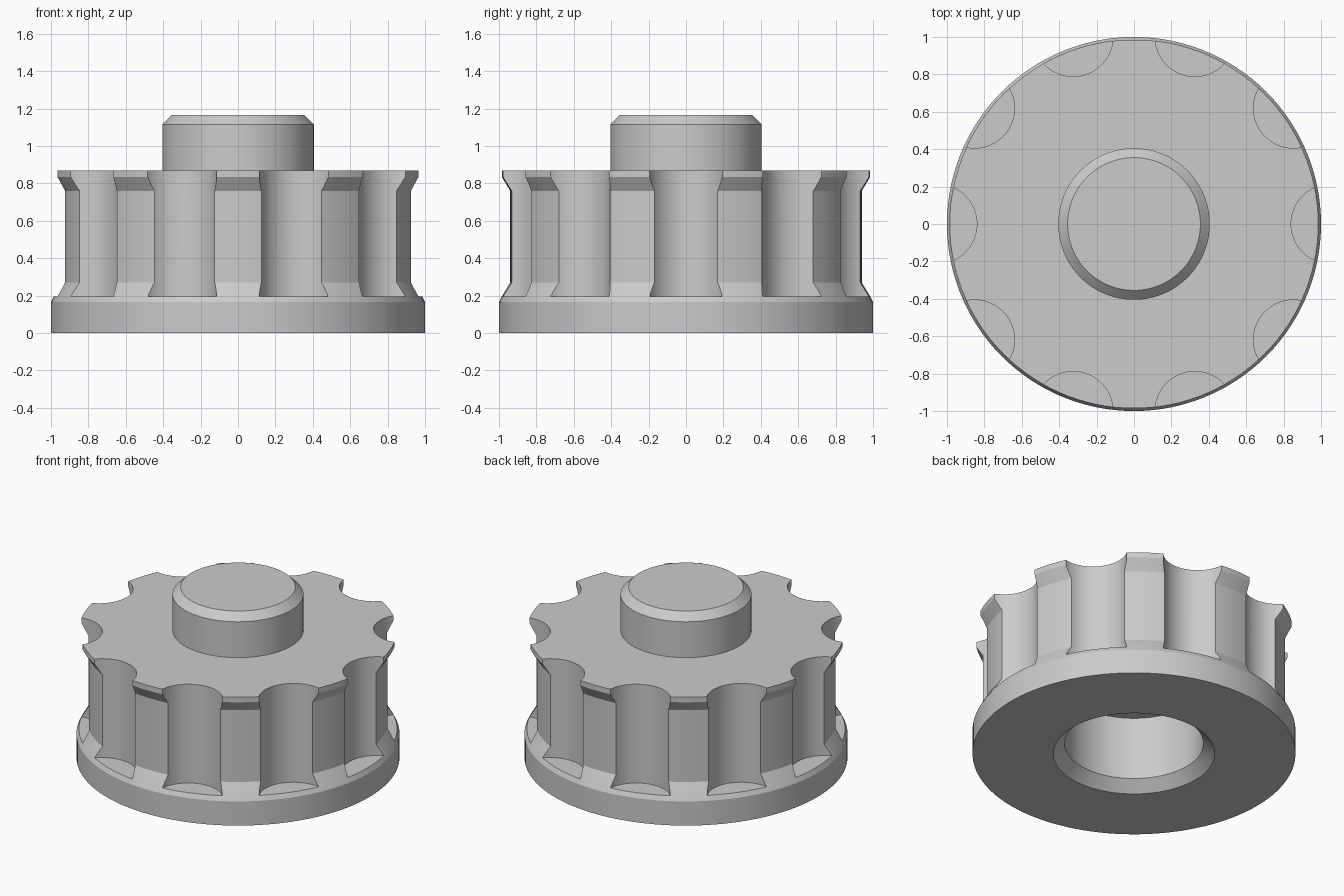
import bpy
import bmesh
import math
from mathutils import Matrix

cube = bpy.data.objects.get("Cube")
if cube:
    bpy.data.objects.remove(cube, do_unlink=True)

grey = bpy.data.materials.new("plain grey")
grey.use_nodes = True
COLOUR = (0.6, 0.6, 0.6, 1)
grey.diffuse_color = COLOUR
grey.node_tree.nodes["Principled BSDF"].inputs["Base Color"].default_value = COLOUR


def make_object(name, bm):
    mesh = bpy.data.meshes.new(name)
    bm.to_mesh(mesh)
    bm.free()
    mesh.materials.append(grey)
    obj = bpy.data.objects.new(name, mesh)
    bpy.context.collection.objects.link(obj)
    return obj


def lathe(name, profile, steps=120):
    """Spin an (radius, height) profile that starts and ends on the axis."""
    bm = bmesh.new()
    verts = [bm.verts.new((r, 0, z)) for r, z in profile]
    edges = [bm.edges.new(pair) for pair in zip(verts, verts[1:])]
    bmesh.ops.spin(bm, geom=verts + edges, cent=(0, 0, 0), axis=(0, 0, 1),
                   angle=math.tau, steps=steps, use_duplicate=False)
    bmesh.ops.remove_doubles(bm, verts=bm.verts[:], dist=0.0001)
    bmesh.ops.recalc_face_normals(bm, faces=bm.faces[:])
    return make_object(name, bm)


# Knob: base disc, waisted grip, top peg and blind hole underneath
knob = lathe("knob_body", [
    (0, 0.5), (0.43, 0.5), (0.43, 0.07), (0.5, 0),
    (1, 0), (1, 0.165), (0.985, 0.195), (0.94, 0.27),
    (0.94, 0.76), (0.985, 0.835), (0.985, 0.87),
    (0.405, 0.87), (0.405, 1.115), (0.355, 1.165), (0, 1.165),
])

# Ring of ten upright cylinders that cut the finger grooves
bm = bmesh.new()
for i in range(10):
    place = Matrix.Rotation(math.tau * i / 10, 4, "Z") @ Matrix.Translation((1.053, 0, 0.695))
    bmesh.ops.create_cone(bm, cap_ends=True, segments=64, radius1=0.213,
                          radius2=0.213, depth=1, matrix=place)
cutter = make_object("groove_cutter", bm)
cutter.hide_render = True

cut = knob.modifiers.new("finger_grooves", "BOOLEAN")
cut.operation = "DIFFERENCE"
cut.solver = "EXACT"
cut.object = cutter

# Apply the cut, drop the cutter, then shade round walls smooth
bpy.ops.object.select_all(action="DESELECT")
knob.select_set(True)
bpy.context.view_layer.objects.active = knob
bpy.ops.object.modifier_apply(modifier=cut.name)
bpy.data.objects.remove(cutter, do_unlink=True)
bpy.ops.object.shade_smooth_by_angle(angle=math.radians(25))
